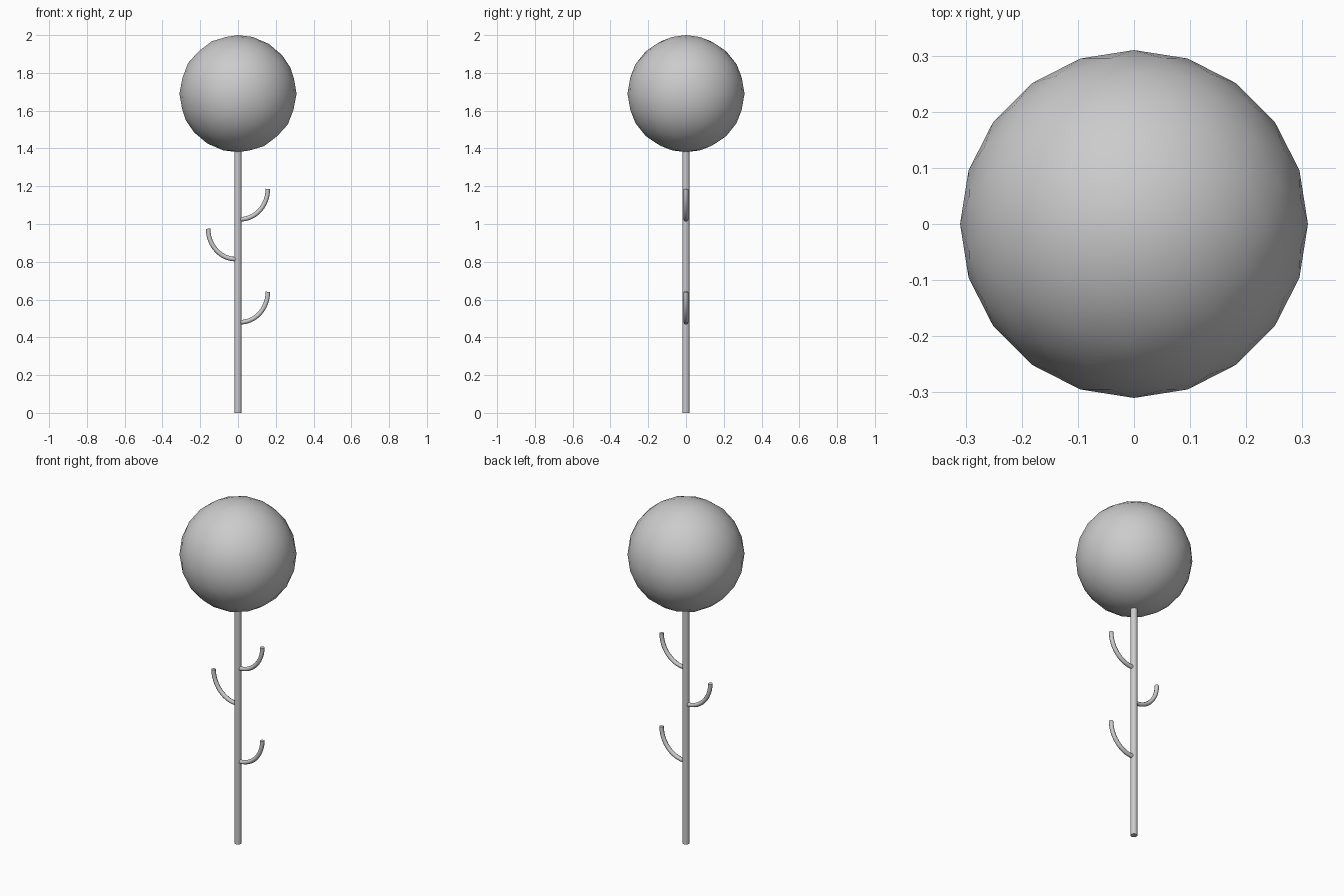
import bpy
import math

if "Cube" in bpy.data.objects:
    bpy.data.objects.remove(bpy.data.objects["Cube"])

# Round crown: low-poly icosphere, smooth shaded
bpy.ops.mesh.primitive_ico_sphere_add(subdivisions=3, radius=0.31, location=(0, 0, 1.69))
crown = bpy.context.object
crown.name = "crown"
bpy.ops.object.shade_smooth()

# Straight trunk
TRUNK_TOP = 1.39
bpy.ops.mesh.primitive_cylinder_add(vertices=16, radius=0.0185, depth=TRUNK_TOP,
                                    location=(0, 0, TRUNK_TOP / 2))
bpy.context.object.name = "trunk"
bpy.ops.object.shade_smooth_by_angle(angle=math.radians(40))


def add_branch(name, side, z):
    """Quarter-ellipse tube leaving the trunk sideways and ending upright."""
    curve = bpy.data.curves.new(name, 'CURVE')
    curve.dimensions = '3D'
    curve.bevel_depth = 0.012
    curve.bevel_resolution = 2
    curve.use_fill_caps = True
    steps = 12
    spline = curve.splines.new('POLY')
    spline.points.add(steps)
    for i, p in enumerate(spline.points):
        a = math.pi / 2 * i / steps
        p.co = (side * (0.012 + 0.146 * math.sin(a)), 0,
                z + 0.161 * (1 - math.cos(a)), 1)
    branch = bpy.data.objects.new(name, curve)
    bpy.context.collection.objects.link(branch)
    bpy.ops.object.select_all(action='DESELECT')
    branch.select_set(True)
    bpy.context.view_layer.objects.active = branch
    bpy.ops.object.convert(target='MESH')
    bpy.ops.object.shade_smooth_by_angle(angle=math.radians(50))


# Alternating side branches
for name, side, z in (("lower_branch", 1, 0.48),
                      ("middle_branch", -1, 0.814),
                      ("upper_branch", 1, 1.025)):
    add_branch(name, side, z)
